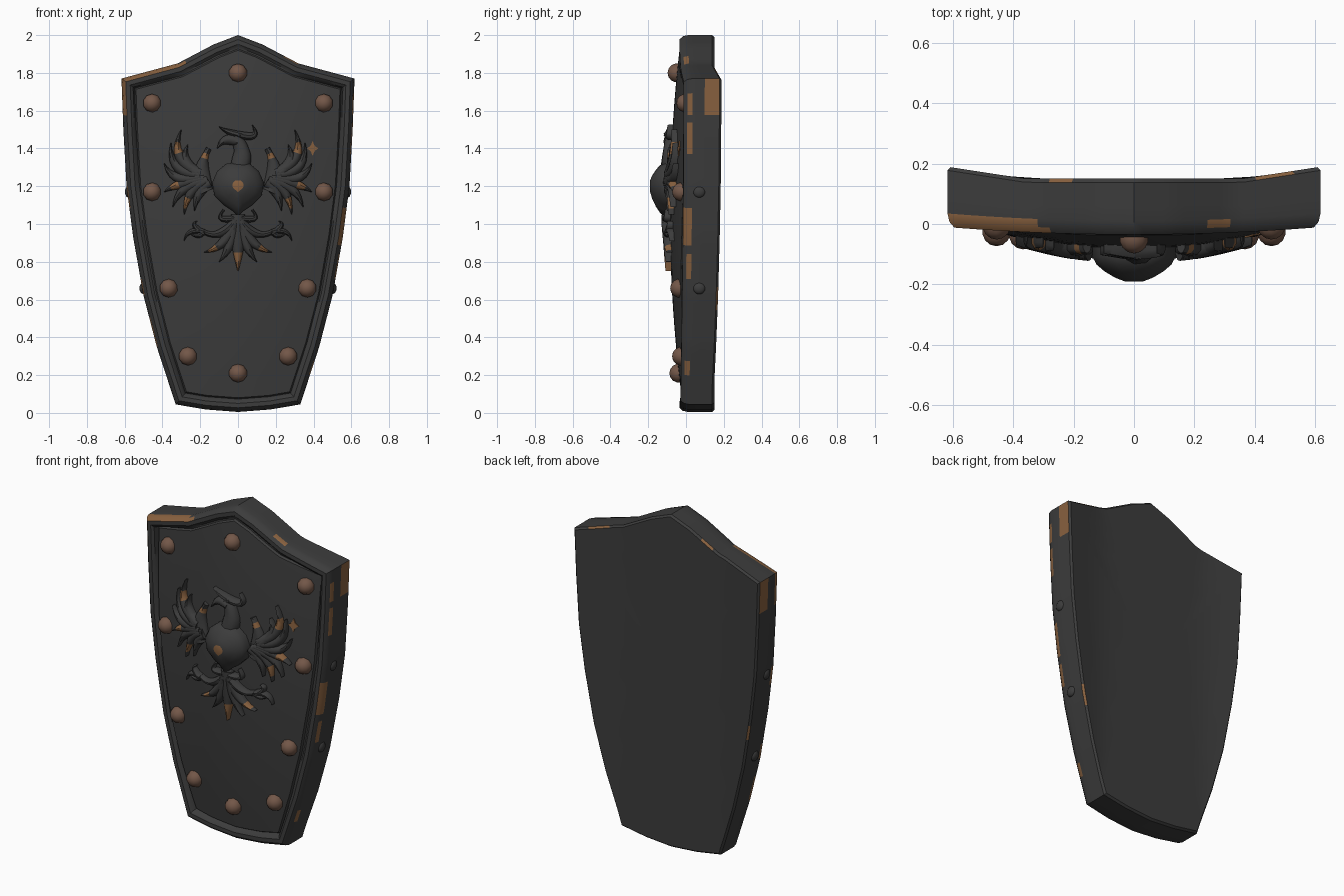
import bpy, bmesh, math
from mathutils import Vector

if "Cube" in bpy.data.objects:
    bpy.data.objects.remove(bpy.data.objects["Cube"])


def material(name, rgb):
    m = bpy.data.materials.new(name)
    m.use_nodes = True
    m.diffuse_color = (*rgb, 1)
    m.node_tree.nodes["Principled BSDF"].inputs["Base Color"].default_value = (*rgb, 1)
    return m


IRON = material("dark_iron", (0.045, 0.045, 0.045))
RUST = material("rust", (0.25, 0.12, 0.05))
BRONZE = material("dull_bronze", (0.17, 0.095, 0.065))


def finish(obj, angle=40):
    bpy.ops.object.select_all(action='DESELECT')
    obj.select_set(True)
    bpy.context.view_layer.objects.active = obj
    bpy.ops.object.shade_smooth_by_angle(angle=math.radians(angle))
    return obj


def loft(name, rings, rusty=lambda band, center: False, angle=40):
    """Skin a list of closed rings, cap both ends, paint faces by a rule."""
    bm = bmesh.new()
    loops = [[bm.verts.new(p) for p in ring] for ring in rings]
    n = len(rings[0])
    for band, (a, b) in enumerate(zip(loops, loops[1:])):
        for i in range(n):
            j = (i + 1) % n
            f = bm.faces.new((a[i], a[j], b[j], b[i]))
            f.material_index = int(rusty(band, f.calc_center_median()))
    for band, ring in ((-1, loops[0]), (len(loops), loops[-1])):
        f = bm.faces.new(ring)
        f.material_index = int(rusty(band, f.calc_center_median()))
    bmesh.ops.recalc_face_normals(bm, faces=bm.faces)
    mesh = bpy.data.meshes.new(name)
    bm.to_mesh(mesh)
    bm.free()
    mesh.materials.append(IRON)
    mesh.materials.append(RUST)
    obj = bpy.data.objects.new(name, mesh)
    bpy.context.collection.objects.link(obj)
    return finish(obj, angle)


# Shield surfaces: bulging panel, rim front and folded back
def panel_y(x, z):
    return -0.085 + 0.09 * (x / 0.58) ** 2 + 0.06 * ((z - 1.05) / 0.95) ** 2


def rim_y(x, z):
    return -0.035 + 0.025 * (x / 0.62) ** 2


def back_y(x, z):
    return 0.15 + 0.04 * max(0, (abs(x) - 0.36) / 0.26)


# Outline: half profile from the peak to the foot, mirrored
half = [(0, 2), (0.13, 1.95), (0.32, 1.85), (0.617, 1.77), (0.607, 1.5), (0.59, 1.2),
        (0.555, 0.93), (0.5, 0.62), (0.43, 0.35), (0.33, 0.045), (0.17, 0.018), (0, 0.005)]
outline = [Vector(p) for p in half] + [Vector((-x, z)) for x, z in half[-2:0:-1]]


def inset(d, s=1.0):
    """Outline moved inward by d, scaled about the middle, evenly subdivided."""
    n, corners, points = len(outline), [], []
    for i, p in enumerate(outline):
        e1 = (p - outline[i - 1]).normalized()
        e2 = (outline[(i + 1) % n] - p).normalized()
        n1, n2 = Vector((e1.y, -e1.x)), Vector((e2.y, -e2.x))
        corners.append(p + (n1 + n2) / (1 + n1.dot(n2)) * d)
    middle = Vector((0, 1))
    for i, p in enumerate(corners):
        q = corners[(i + 1) % n]
        steps = math.ceil((outline[(i + 1) % n] - outline[i]).length / 0.045)
        points += [middle + (p.lerp(q, k / steps) - middle) * s for k in range(steps)]
    return points


def ring(surface, d, dy=0.0, s=1.0):
    return [(p.x, surface(p.x, p.y) + dy, p.y) for p in inset(d, s)]


rings = [ring(back_y, 0.03, 0, s) for s in (0.1, 0.3, 0.5, 0.7, 0.85, 1)]
rings += [ring(back_y, 0.01), ring(back_y, 0, -0.012), ring(back_y, 0, -0.09)]
rings += [ring(rim_y, d, dy) for d, dy in
          ((0, 0.045), (0.006, 0.018), (0.022, 0), (0.045, 0), (0.06, 0.012))]
rings += [ring(panel_y, 0.068, 0.012)]
rings += [ring(panel_y, 0.075, 0, s) for s in (1, 0.9, 0.8, 0.7, 0.6, 0.5, 0.4, 0.3, 0.2, 0.1)]

# Worn patches on the edge: side, first and last band, height range
worn = [(1, 7, 7, 1.56, 1.77), (1, 9, 9, 1.36, 1.52), (1, 9, 9, 1.58, 1.68),
        (1, 9, 10, 0.89, 1.08), (1, 9, 9, 0.7, 0.83), (1, 9, 9, 0.2, 0.26),
        (1, 6, 6, 1.79, 1.82), (1, 6, 6, 0.55, 0.65), (1, 9, 9, 1.85, 1.88),
        (-1, 7, 7, 1.56, 1.77), (-1, 9, 10, 1.57, 1.85), (-1, 9, 9, 1.1, 1.2),
        (-1, 9, 9, 0.62, 0.72), (-1, 9, 9, 0.35, 0.5), (-1, 6, 6, 1.86, 1.9),
        (-1, 6, 6, 0.8, 0.88)]


def shield_rust(band, c):
    return any(c.x * side > 0 and a <= band <= b and lo < c.z < hi
               for side, a, b, lo, hi in worn)


loft("shield_body", rings, shield_rust, 35)


# Rivets on the panel and small bolts on the sides
def ball(name, loc, r, mat, squash=1.0):
    bpy.ops.mesh.primitive_uv_sphere_add(segments=10, ring_count=7, radius=r, location=loc,
                                         rotation=(math.pi / 2, 0, 0))
    obj = bpy.context.object
    obj.name = name
    obj.scale.x = squash
    obj.data.materials.append(mat)
    finish(obj, 60)


for z in (1.8, 0.21):
    ball("center_rivet", (0, panel_y(0, z), z), 0.05, BRONZE)
for side, label in ((1, "left"), (-1, "right")):
    for x, z in ((0.455, 1.64), (0.455, 1.17), (0.367, 0.66), (0.265, 0.3)):
        ball(label + "_rivet", (side * x, panel_y(x, z) + 0.005, z), 0.05, BRONZE)
    for x, z in ((0.58, 1.17), (0.503, 0.66)):
        ball(label + "_side_bolt", (side * x, 0.07, z), 0.032, IRON, 0.6)


# Emblem pieces: tapered ridged blades swept along a bent spine
def blade(name, a, b, c, width, side=1, rust=None, blunt=0.0, height=0.045, steps=9):
    a, b, c = Vector(a), Vector(b), Vector(c)
    sections = []
    for k in range(steps + 1):
        t = k / steps
        p = a * (1 - t) ** 2 + b * 2 * t * (1 - t) + c * t * t
        d = ((b - a) * (1 - t) + (c - b) * t).normalized()
        w = width * max(blunt, (1 - t ** 2) ** 0.75, 0.08)
        w *= 0.75 + 0.25 * math.sin(math.pi * min(1, t + 0.1))
        base = panel_y(p.x, p.y)
        h = height * (1 - 0.35 * t)
        sections.append([(side * (p.x - d.y * w * u), base + 0.012 - (h + 0.012) * v,
                          p.y + d.x * w * u)
                         for u, v in ((-1, 0), (-1, 0.6), (-0.5, 0.95), (0.2, 1),
                                      (0.8, 0.75), (1, 0.5), (1, 0))])
    lo, hi = rust or (2, 2)
    loft(name, sections, lambda band, q: lo <= band / steps <= hi, 50)


feathers = [((0.2, 1.27), (0.37, 1.34), (0.30, 1.50), (0.55, 0.75)),
            ((0.2, 1.26), (0.37, 1.27), (0.355, 1.43), None),
            ((0.2, 1.25), (0.35, 1.21), (0.39, 1.32), None),
            ((0.18, 1.24), (0.32, 1.22), (0.39, 1.17), (0.5, 0.7)),
            ((0.17, 1.23), (0.31, 1.21), (0.345, 1.09), None),
            ((0.16, 1.23), (0.27, 1.2), (0.285, 1.05), (0.6, 0.85)),
            ((0.15, 1.22), (0.22, 1.18), (0.23, 1.07), None),
            ((0.22, 1.27), (0.31, 1.33), (0.265, 1.42), None)]
claws = [((0.18, 0.95), (0.26, 1.0), (0.215, 1.015)),
         ((0.18, 0.96), (0.27, 0.98), (0.285, 0.91)),
         ((0.18, 0.96), (0.21, 0.92), (0.26, 0.955))]
for side, label in ((1, "left"), (-1, "right")):
    for a, b, c, rust in feathers:
        blade(label + "_wing_feather", a, b, c, 0.032, side, rust)
    blade(label + "_wing_shoulder", (0.17, 1.17), (0.22, 1.28), (0.155, 1.4), 0.05, side,
          (0.7, 0.85), 0.4, 0.04)
    blade(label + "_leg", (0.03, 1.0), (0.11, 0.91), (0.19, 0.965), 0.024, side, None, 0.7)
    for a, b, c in claws:
        blade(label + "_claw", a, b, c, 0.016, side, None, 0, 0.04)
    blade(label + "_curl", (0.02, 1.03), (0.13, 1.01), (0.075, 1.075), 0.018, side, None, 0.5)
    blade(label + "_tail_feather", (0.02, 1.02), (0.03, 0.87), (0.1, 0.8), 0.032, side)
    blade(label + "_outer_tail_feather", (0.02, 1.0), (0.07, 0.87), (0.18, 0.85), 0.03, side,
          (0.6, 0.8))
blade("middle_tail_feather", (0, 1.05), (0, 0.9), (0, 0.75), 0.045, 1, (0.6, 1))

# Head with beak and horns
blade("neck", (0, 1.28), (0.05, 1.39), (-0.02, 1.46), 0.055, 1, None, 0.75, 0.055)
blade("beak", (0, 1.435), (-0.075, 1.47), (-0.11, 1.40), 0.03)
blade("right_horn", (0.02, 1.47), (-0.05, 1.48), (-0.1, 1.515), 0.02)
blade("left_horn", (0, 1.475), (0.13, 1.44), (0.075, 1.525), 0.022)

# Domed breast with a worn tip
breast_half = [(0, 1.325), (0.06, 1.32), (0.11, 1.28), (0.137, 1.22), (0.125, 1.15),
               (0.075, 1.1), (0.03, 1.07), (0, 1.04)]
breast = breast_half + [(-x, z) for x, z in breast_half[-2:0:-1]]
levels = [(1, -0.06), (1, -0.11), (0.9, -0.135), (0.7, -0.158), (0.45, -0.178), (0.22, -0.19)]
loft("emblem_breast", [[(x * s, y, 1.205 + (z - 1.205) * s) for x, z in breast]
                       for s, y in levels], lambda band, c: band == len(levels), 60)

# Worn spot on the panel
spot = []
for k in range(12):
    r = 0.04 if k % 3 == 0 else 0.022
    spot.append((0.395 + 0.75 * r * math.sin(k * math.pi / 6), 1.4 + r * math.cos(k * math.pi / 6)))
loft("panel_rust_spot", [[(x, panel_y(x, z) + dy, z) for x, z in spot] for dy in (0.002, -0.005)],
     lambda band, c: True)
